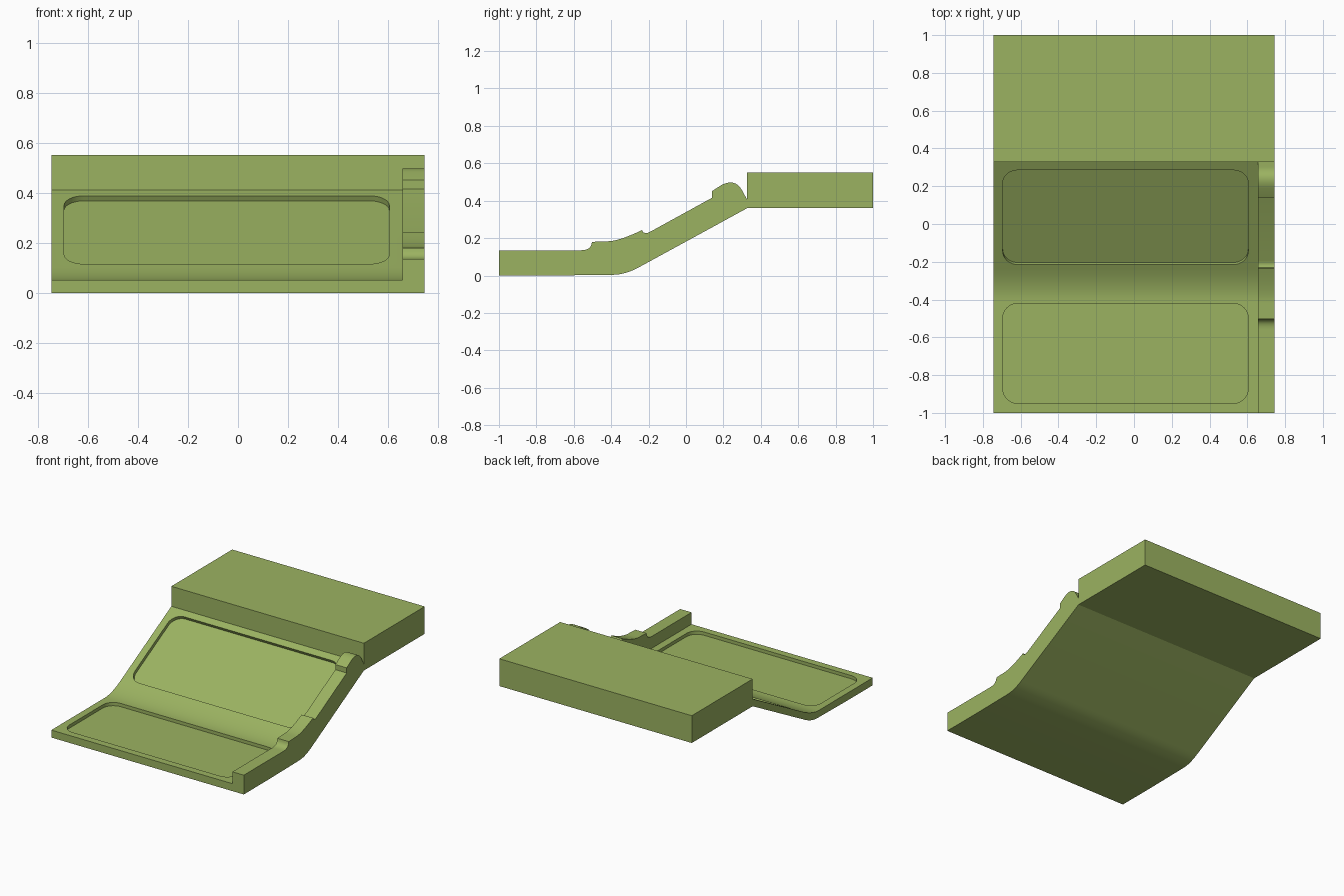
import bpy, bmesh, math
from mathutils import Matrix

if "Cube" in bpy.data.objects:
    bpy.data.objects.remove(bpy.data.objects["Cube"])

W, X_RAIL, Y_BLOCK = 0.745, 0.657, 0.327
SLOPE = 0.545
PITCH = math.atan(SLOPE)

mat = bpy.data.materials.new("olive_green")
mat.diffuse_color = (0.33, 0.45, 0.12, 1)
mat.use_nodes = True
mat.node_tree.nodes["Principled BSDF"].inputs["Base Color"].default_value = mat.diffuse_color


def finish(name, bm):
    bmesh.ops.recalc_face_normals(bm, faces=bm.faces)
    mesh = bpy.data.meshes.new(name)
    bm.to_mesh(mesh)
    bm.free()
    obj = bpy.data.objects.new(name, mesh)
    bpy.context.collection.objects.link(obj)
    mesh.materials.append(mat)
    return obj


def prism(name, points, direction):
    """Extrude a closed 3D outline along a direction."""
    bm = bmesh.new()
    face = bm.faces.new([bm.verts.new(p) for p in points])
    ext = bmesh.ops.extrude_face_region(bm, geom=[face])
    bmesh.ops.translate(bm, vec=direction,
                        verts=[v for v in ext["geom"] if isinstance(v, bmesh.types.BMVert)])
    return finish(name, bm)


def side_prism(name, profile, x0, x1):
    return prism(name, [(x0, y, z) for y, z in profile], (x1 - x0, 0, 0))


def bend(a, b, c, n=8):
    """Smooth curve from a to c, steered by corner b."""
    return [tuple((1 - t) ** 2 * p + 2 * t * (1 - t) * q + t * t * r
                  for p, q, r in zip(a, b, c)) for t in (i / n for i in range(n + 1))]


def shade(obj):
    bpy.ops.object.select_all(action='DESELECT')
    obj.select_set(True)
    bpy.context.view_layer.objects.active = obj
    bpy.ops.object.shade_smooth_by_angle(angle=math.radians(25))


def cut_pocket(obj, cy, cz, half_y, pitch, depth):
    """Sink a rounded rectangular pocket into the panel."""
    cx, half_x, r = -0.045, 0.65, 0.08
    outline = []
    for k, (sx, sy) in enumerate([(1, 1), (-1, 1), (-1, -1), (1, -1)]):
        for i in range(9):
            a = (k + i / 8) * math.pi / 2
            outline.append((sx * (half_x - r) + r * math.cos(a),
                            sy * (half_y - r) + r * math.sin(a), -depth))
    cutter = prism("pocket_cutter", outline, (0, 0, depth + 0.06))
    cutter.data.transform(Matrix.Translation((cx, cy, cz)) @ Matrix.Rotation(pitch, 4, 'X'))
    cutter.hide_render = True
    mod = obj.modifiers.new("pocket", 'BOOLEAN')
    mod.operation, mod.solver, mod.object = 'DIFFERENCE', 'EXACT', cutter
    bpy.context.view_layer.objects.active = obj
    bpy.ops.object.modifier_apply(modifier=mod.name)
    bpy.data.objects.remove(cutter)


# Shared underside, from the back end of the ramp to the front edge
underside = ([(Y_BLOCK, 0.36)]
             + bend((-0.25, 0.045), (-0.325, 0.004), (-0.39, 0.004)) + [(-0.72, 0.0), (-1, 0)])

# Thin panel: flat front bending into a ramp, with two sunken pockets
panel = side_prism("panel", [(-1, 0.052)]
                   + bend((-0.41, 0.052), (-0.333, 0.052), (-0.24, 0.102))
                   + [(Y_BLOCK, 0.411)] + underside, -W, X_RAIL)
cut_pocket(panel, 0.035, 0.252, 0.25 / math.cos(PITCH), PITCH, 0.023)
cut_pocket(panel, -0.685, 0.052, 0.265, 0, 0.023)
shade(panel)

# Raised side rail with steps, notch and a rounded hump
rail_top = ([(-1, 0.135)]
            + bend((-0.56, 0.135), (-0.505, 0.135), (-0.503, 0.18), 6)
            + bend((-0.42, 0.183), (-0.36, 0.183), (-0.235, 0.243), 8)
            + bend((-0.23, 0.232), (-0.215, 0.222), (-0.195, 0.232), 4)
            + [(0.138, 0.415), (0.138, 0.451)]
            + bend((0.19, 0.484), (0.265, 0.523), (0.303, 0.45), 10)
            + [(Y_BLOCK, 0.405)])
shade(side_prism("side_rail", rail_top + underside, X_RAIL, W))

# Upper rear block
side_prism("rear_block", [(Y_BLOCK, 0.36), (1, 0.36), (1, 0.551), (Y_BLOCK, 0.551)], -W, W)
